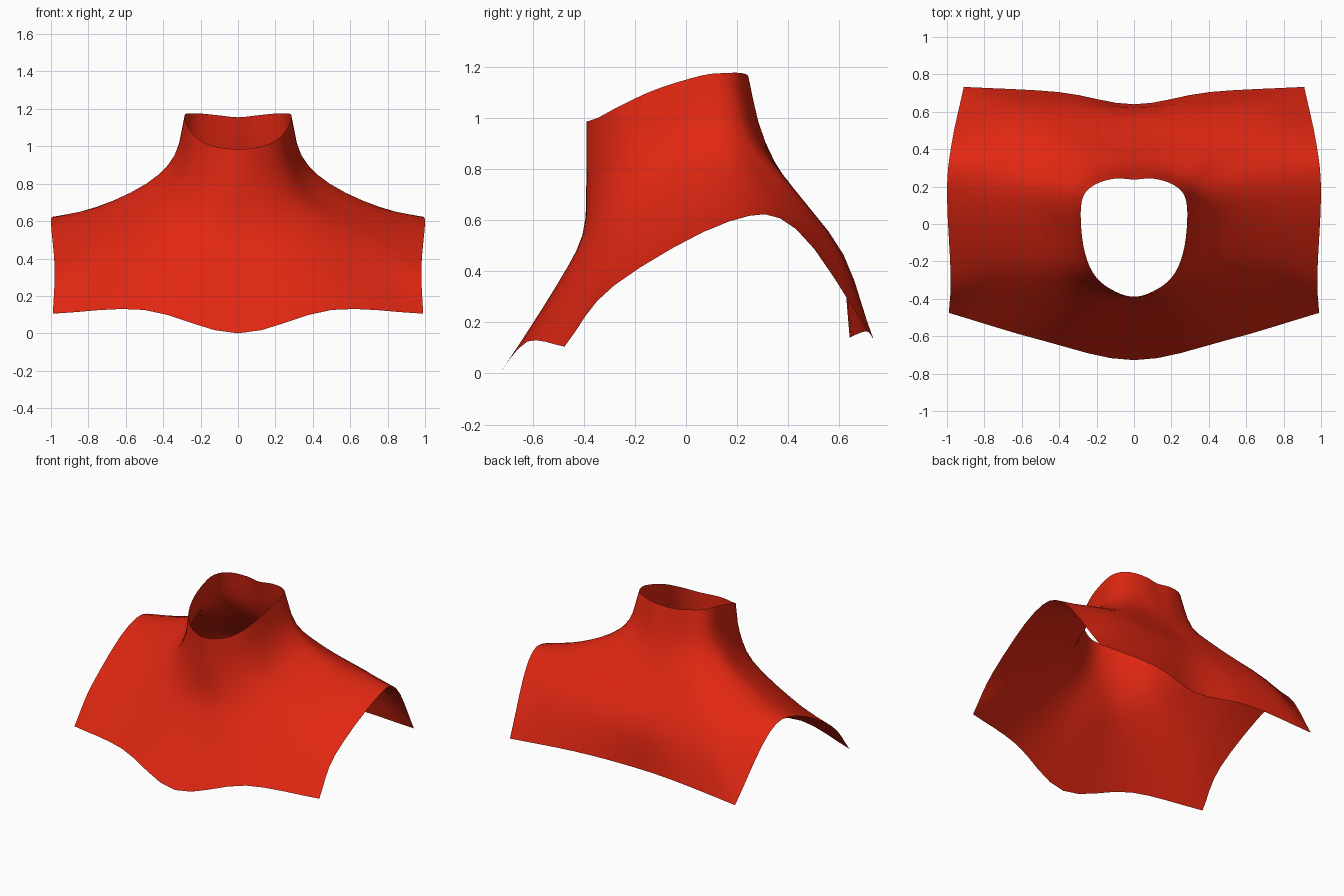
import bpy
from mathutils import Vector

if "Cube" in bpy.data.objects:
    bpy.data.objects.remove(bpy.data.objects["Cube"])

# Profiles of the right half, each from neck rim down to hem, going front -> side -> back
PROFILES = [
    [(0, -.39, .985), (0, -.39, .75), (0, -.405, .54), (0, -.51, .33), (0, -.728, 0)],
    [(.13, -.345, 1.0), (.15, -.35, .78), (.2, -.385, .56), (.32, -.48, .37), (.5, -.62, .125)],
    [(.22, -.26, 1.045), (.26, -.25, .85), (.36, -.26, .66), (.62, -.32, .44), (.99, -.475, .105)],
    [(.27, -.12, 1.11), (.31, -.08, .92), (.42, -.06, .75), (.70, -.12, .56), (.98, -.28, .345)],
    [(.285, .06, 1.165), (.34, .12, .95), (.49, .17, .80), (.76, .19, .67), (1, .17, .595)],
    [(.265, .16, 1.175), (.32, .22, .93), (.46, .33, .755), (.72, .41, .64), (.975, .43, .565)],
    [(.2, .215, 1.175), (.25, .27, .92), (.38, .42, .72), (.65, .60, .48), (.91, .733, .135)],
    [(.1, .243, 1.165), (.12, .30, .91), (.2, .435, .70), (.28, .61, .46), (.4, .705, .165)],
    [(0, .238, 1.155), (0, .31, .905), (0, .43, .69), (0, .60, .44), (0, .64, .14)],
]
CORNERS = (2, 6)      # columns that end in a sharp hem corner
COL_STEPS, ROW_STEPS = 4, 3


def flip(p):
    return Vector((-p.x, p.y, p.z))


def spline(pts, steps, mirrored=False, breaks=()):
    """Smooth curve through the points, sharp at the given breaks."""
    out, n = [], len(pts)
    for i in range(n - 1):
        b, c = pts[i], pts[i + 1]
        if i == 0:
            a = flip(c) if mirrored else 2 * b - c
        else:
            a = 2 * b - c if i in breaks else pts[i - 1]
        if i == n - 2:
            d = flip(b) if mirrored else 2 * c - b
        else:
            d = 2 * c - b if i + 1 in breaks else pts[i + 2]
        for s in range(steps):
            t = s / steps
            out.append(0.5 * (2 * b + (c - a) * t + (2 * a - 5 * b + 4 * c - d) * t * t
                              + (3 * b - a - 3 * c + d) * t ** 3))
    return out + [pts[-1].copy()]


# Loft the profiles: first around each ring, then down each column
rings = []
for r in range(5):
    ring = [Vector(p[r]) for p in PROFILES]
    rings.append(spline(ring, COL_STEPS, True, CORNERS if r == 4 else ()))
columns = [spline([ring[c] for ring in rings], ROW_STEPS) for c in range(len(rings[0]))]
rows = len(columns[0])
for col in (columns[0], columns[-1]):
    for p in col:
        p.x = 0

verts = [p for col in columns for p in col]
faces = [(c * rows + r, c * rows + r + 1, (c + 1) * rows + r + 1, (c + 1) * rows + r)
         for c in range(len(columns) - 1) for r in range(rows - 1)]

# High-necked shoulder cape: an open cloth sheet
mesh = bpy.data.meshes.new("shoulder_cape")
mesh.from_pydata(verts, [], faces)
cape = bpy.data.objects.new("shoulder_cape", mesh)
bpy.context.collection.objects.link(cape)

red = bpy.data.materials.new("red cloth")
red.diffuse_color = (0.75, 0.02, 0.006, 1)
red.use_nodes = True
red.node_tree.nodes["Principled BSDF"].inputs["Base Color"].default_value = red.diffuse_color
mesh.materials.append(red)

mirror = cape.modifiers.new("mirror", 'MIRROR')
mirror.use_axis[0] = True
mirror.merge_threshold = 0.001
mesh.shade_smooth()
